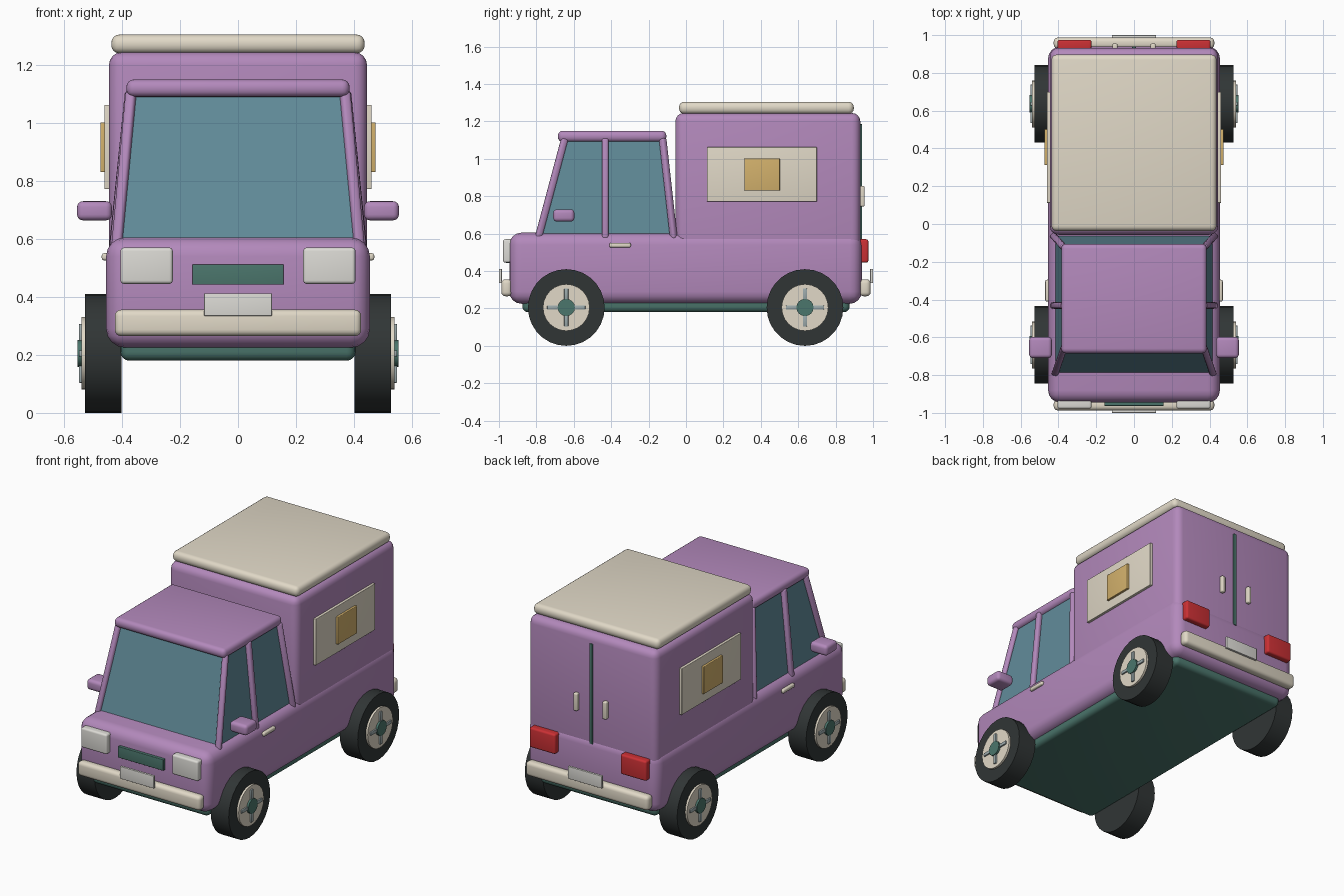
import bpy, bmesh, math
from mathutils import Vector, Matrix

if "Cube" in bpy.data.objects:
    bpy.data.objects.remove(bpy.data.objects["Cube"])

COLORS = {
    "purple": (0.45, 0.25, 0.50), "cream": (0.75, 0.69, 0.57),
    "glass": (0.12, 0.26, 0.32), "teal": (0.07, 0.18, 0.15),
    "rubber": (0.03, 0.036, 0.036), "yellow": (0.65, 0.44, 0.15),
    "red": (0.60, 0.03, 0.035), "white": (0.72, 0.71, 0.67),
    "steel": (0.33, 0.40, 0.41),
}
MATS = {}
for key, rgb in COLORS.items():
    MATS[key] = bpy.data.materials.new(key)
    MATS[key].diffuse_color = (*rgb, 1)


def finish(name, bm, color):
    bmesh.ops.recalc_face_normals(bm, faces=bm.faces)
    mesh = bpy.data.meshes.new(name)
    bm.to_mesh(mesh)
    bm.free()
    mesh.materials.append(MATS[color])
    ob = bpy.data.objects.new(name, mesh)
    bpy.context.collection.objects.link(ob)
    bpy.ops.object.select_all(action='DESELECT')
    ob.select_set(True)
    bpy.context.view_layer.objects.active = ob
    bpy.ops.object.shade_smooth_by_angle(angle=math.radians(35))
    return ob


def rounded(bm, r, segs=4):
    if r:
        bmesh.ops.bevel(bm, geom=bm.edges[:], offset=r, segments=segs,
                        profile=0.5, affect='EDGES', clamp_overlap=True)


def box(name, x, y, z, color, r=0.0, segs=4):
    """Rounded box from (min, max) ranges."""
    bm = bmesh.new()
    bmesh.ops.create_cube(bm, size=1)
    for v in bm.verts:
        v.co = Vector([(a + b) / 2 + c * (b - a) for (a, b), c in zip((x, y, z), v.co)])
    rounded(bm, r, segs)
    return finish(name, bm, color)


def pair(name, x, y, z, color, r=0.0):
    """The same box on the right and mirrored on the left."""
    box("right_" + name, x, y, z, color, r)
    box("left_" + name, (-x[1], -x[0]), y, z, color, r)


def beam(name, a, b, w, color):
    """Rounded square bar between two points."""
    a, b = Vector(a), Vector(b)
    bm = bmesh.new()
    bmesh.ops.create_cube(bm, size=1)
    bmesh.ops.scale(bm, vec=(w, w, (b - a).length), verts=bm.verts)
    rounded(bm, w * 0.35, 3)
    rot = (b - a).to_track_quat('Z', 'Y').to_matrix().to_4x4()
    bm.transform(Matrix.Translation((a + b) / 2) @ rot)
    return finish(name, bm, color)


def disc(name, x0, x1, y, z, radius, color, n):
    """Cylinder lying along x."""
    bm = bmesh.new()
    bmesh.ops.create_cone(bm, cap_ends=True, segments=n, radius1=radius,
                          radius2=radius, depth=abs(x1 - x0))
    bm.transform(Matrix.Translation(((x0 + x1) / 2, y, z)) @ Matrix.Rotation(math.pi / 2, 4, 'Y'))
    return finish(name, bm, color)


# body and chassis
box("chassis", (-0.405, 0.405), (-0.875, 0.875), (0.18, 0.30), "teal", 0.03)
box("lower_body", (-0.455, 0.455), (-0.945, 0.94), (0.225, 0.605), "purple", 0.065)
box("cargo_box", (-0.445, 0.445), (-0.057, 0.932), (0.40, 1.245), "purple", 0.045)
box("cargo_roof", (-0.437, 0.437), (-0.037, 0.897), (1.24, 1.305), "cream", 0.028)

# cab glass, a tapered block
bm = bmesh.new()
bmesh.ops.create_cube(bm, size=2)
for v in bm.verts:
    top, front = v.co.z > 0, v.co.y < 0
    v.co = Vector(((0.365 if top else 0.418) * v.co.x,
                   (-0.65 if top else -0.795) if front else (-0.12 if top else -0.06),
                   1.11 if top else 0.575))
finish("cab_glass", bm, "glass")

# cab roof and pillars
box("cab_roof", (-0.385, 0.385), (-0.685, -0.105), (1.09, 1.15), "purple", 0.026)
for side, s in (("right", 1), ("left", -1)):
    beam(side + "_front_pillar", (s * 0.418, -0.792, 0.57), (s * 0.368, -0.648, 1.11), 0.036, "purple")
    beam(side + "_middle_pillar", (s * 0.425, -0.432, 0.57), (s * 0.372, -0.432, 1.11), 0.036, "purple")
    beam(side + "_rear_pillar", (s * 0.425, -0.065, 0.57), (s * 0.370, -0.125, 1.11), 0.036, "purple")

# side details
pair("mirror", (0.435, 0.555), (-0.71, -0.597), (0.664, 0.73), "purple", 0.02)
pair("door_handle", (0.44, 0.47), (-0.41, -0.295), (0.526, 0.551), "cream", 0.009)
pair("side_panel", (0.43, 0.461), (0.112, 0.70), (0.772, 1.062), "cream", 0.003)
pair("side_badge", (0.45, 0.475), (0.312, 0.502), (0.83, 1.002), "yellow", 0.004)

# front details
pair("headlight", (0.225, 0.405), (-0.978, -0.92), (0.445, 0.57), "white", 0.012)
box("grille", (-0.157, 0.157), (-0.963, -0.92), (0.442, 0.512), "teal", 0.003)
box("front_bumper", (-0.425, 0.425), (-0.987, -0.93), (0.265, 0.356), "cream", 0.022)
box("front_plate", (-0.117, 0.117), (-1.0, -0.985), (0.335, 0.412), "white", 0.002)

# rear details
pair("taillight", (0.225, 0.405), (0.92, 0.975), (0.445, 0.57), "red", 0.012)
box("rear_bumper", (-0.425, 0.425), (0.928, 0.987), (0.265, 0.356), "cream", 0.022)
box("rear_plate", (-0.117, 0.117), (0.985, 1.0), (0.335, 0.412), "white", 0.002)
box("rear_door_seam", (-0.01, 0.01), (0.915, 0.941), (0.56, 1.185), "teal", 0.002)
pair("rear_door_handle", (0.087, 0.115), (0.925, 0.955), (0.745, 0.855), "cream", 0.008)

# wheels
Z = 0.205
for end, y in (("front", -0.64), ("rear", 0.636)):
    for side, s in (("right", 1), ("left", -1)):
        n = f"{end}_{side}_"
        disc(n + "tyre", s * 0.402, s * 0.527, y, Z, 0.205, "rubber", 28)
        disc(n + "rim", s * 0.50, s * 0.54, y, Z, 0.125, "cream", 24)
        disc(n + "hub", s * 0.52, s * 0.553, y, Z, 0.046, "teal", 16)
        xr = tuple(sorted((s * 0.53, s * 0.549)))
        for d in (-1, 1):
            a, b = sorted((d * 0.04, d * 0.102))
            box(n + "level_spoke", xr, (y + a, y + b), (Z - 0.011, Z + 0.011), "steel", 0.004, 2)
            box(n + "upright_spoke", xr, (y - 0.011, y + 0.011), (Z + a, Z + b), "steel", 0.004, 2)

for m in bpy.data.materials:
    if m.users and not m.is_grease_pencil:
        m.use_nodes = True
        m.node_tree.nodes["Principled BSDF"].inputs["Base Color"].default_value = m.diffuse_color
